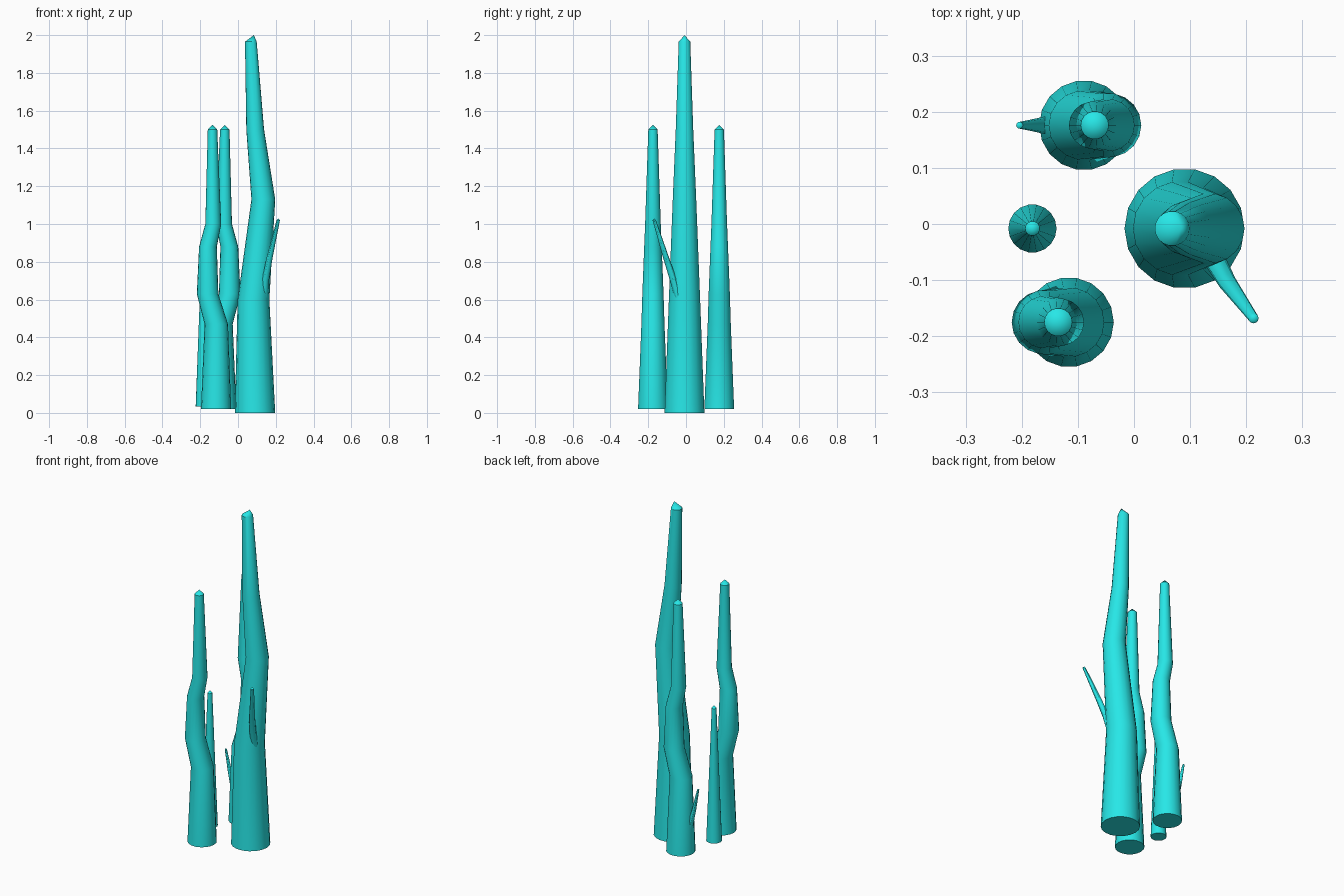
import bpy, bmesh
from math import cos, sin, tau, radians

if "Cube" in bpy.data.objects:
    bpy.data.objects.remove(bpy.data.objects["Cube"])

teal = bpy.data.materials.new("teal")
teal.diffuse_color = (0.02, 0.8, 0.8, 1)
teal.use_nodes = True
teal.node_tree.nodes["Principled BSDF"].inputs["Base Color"].default_value = teal.diffuse_color


def stalk(name, path, tip, sides=18):
    """Tapered tube through (x, y, z, radius) rings, closed by a pointed tip."""
    bm = bmesh.new()
    rings = []
    for x, y, z, r in path:
        rings.append([bm.verts.new((x + r * cos(tau * i / sides),
                                    y + r * sin(tau * i / sides), z))
                      for i in range(sides)])
    bm.faces.new(rings[0][::-1])
    for a, b in zip(rings, rings[1:]):
        for i in range(sides):
            j = (i + 1) % sides
            bm.faces.new((a[i], a[j], b[j], b[i]))
    apex = bm.verts.new(tip)
    top = rings[-1]
    for i in range(sides):
        bm.faces.new((top[i], top[(i + 1) % sides], apex))
    mesh = bpy.data.meshes.new(name)
    bm.to_mesh(mesh)
    bm.free()
    mesh.materials.append(teal)
    ob = bpy.data.objects.new(name, mesh)
    bpy.context.collection.objects.link(ob)
    bpy.ops.object.select_all(action='DESELECT')
    ob.select_set(True)
    bpy.context.view_layer.objects.active = ob
    bpy.ops.object.shade_smooth_by_angle(angle=radians(30))
    return ob


# Tall main trunk
stalk("main_trunk", [(0.09, -0.008, 0, 0.107), (0.082, -0.008, 0.6, 0.084),
                     (0.134, -0.008, 1.13, 0.063), (0.091, -0.008, 1.5, 0.047),
                     (0.068, -0.008, 1.965, 0.031)], (0.084, -0.008, 2.0))

# Two medium trunks, one the half-turn copy of the other
bends = [(-0.116, 0.02, 0.08), (-0.115, 0.47, 0.062), (-0.161, 0.63, 0.057),
         (-0.159, 0.88, 0.047), (-0.131, 1.0, 0.042), (-0.135, 1.5, 0.025)]
for name, y, flip in (("front_trunk", -0.175, False), ("back_trunk", 0.176, True)):
    pts = [((-0.205 - x) if flip else x, y, z, r) for x, z, r in bends]
    stalk(name, pts, (pts[-1][0], y, 1.525))

# Small straight trunk
stalk("small_trunk", [(-0.181, -0.008, 0.035, 0.043), (-0.181, -0.008, 0.83, 0.013)],
      (-0.181, -0.008, 0.845))

# Side branches
stalk("main_branch", [(0.138, -0.04, 0.61, 0.02), (0.145, -0.066, 0.7, 0.019),
                      (0.167, -0.105, 0.82, 0.016), (0.213, -0.168, 1.02, 0.009)],
      (0.213, -0.168, 1.03), 12)
stalk("back_branch", [(-0.145, 0.176, 0.16, 0.018), (-0.158, 0.176, 0.22, 0.016),
                      (-0.175, 0.176, 0.28, 0.012), (-0.204, 0.176, 0.415, 0.006)],
      (-0.204, 0.176, 0.42), 12)
